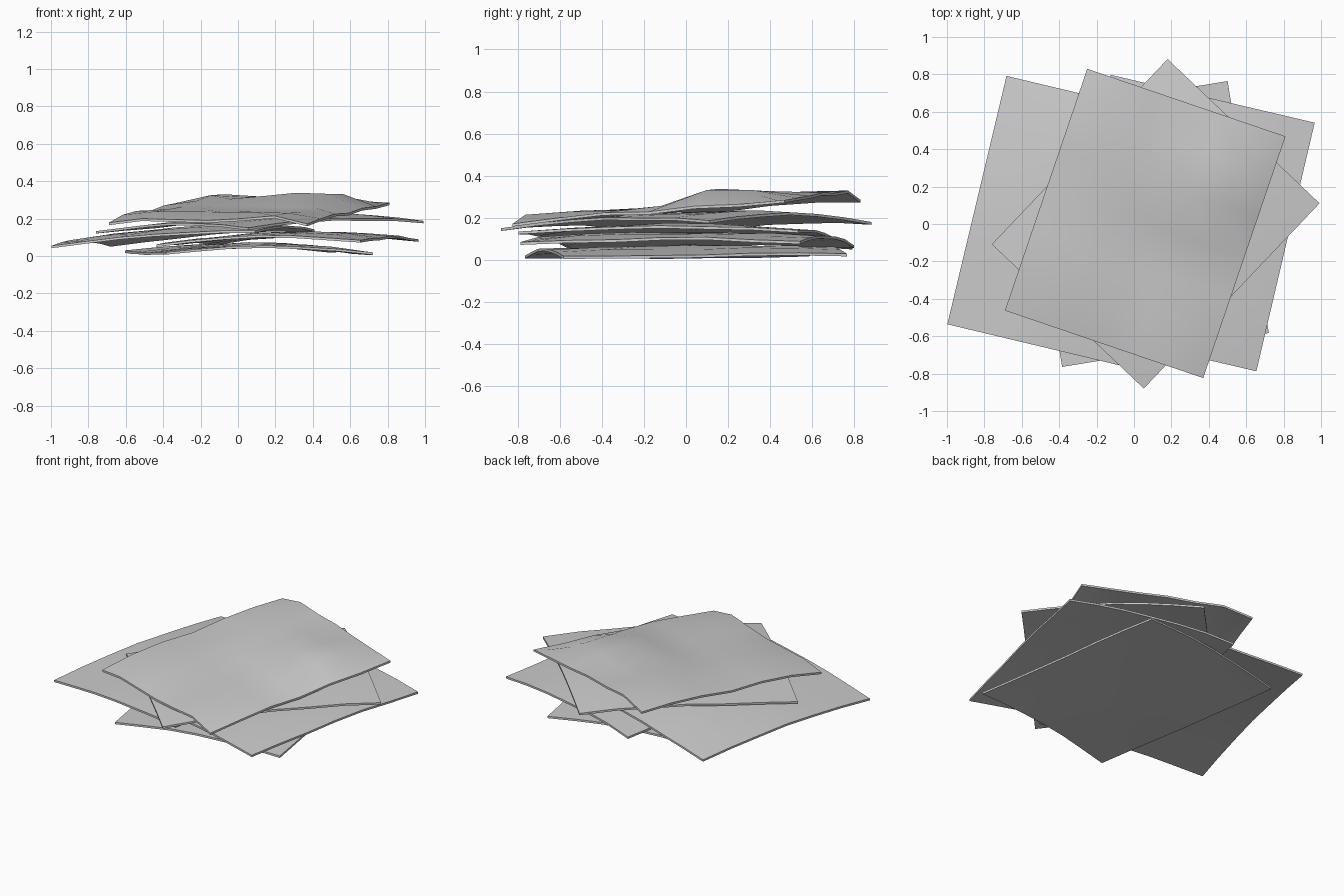
import bpy, bmesh, math

if "Cube" in bpy.data.objects:
    bpy.data.objects.remove(bpy.data.objects["Cube"])

W, H, N, THICK = 1.12, 1.365, 6, 0.013


def curve(p, t):
    # smooth interpolation through evenly spaced values
    n = len(p) - 1
    k = min(int(t * n + 1e-6), n - 1)
    f = t * n - k
    b, c = p[k], p[k + 1]
    a = p[k - 1] if k > 0 else 3 * b - 3 * c + p[2]
    d = p[k + 2] if k + 2 <= n else 3 * c - 3 * b + p[n - 2]
    if n == 6:
        return b + (c - b) * f
    return b + 0.5 * f * (c - a + f * (2 * a - 5 * b + 4 * c - d + f * (3 * (b - c) + d - a)))


def sheet(name, cx, cy, angle, heights, ripple=0.005):
    # heights: control rows from far edge to near edge
    c, s = math.cos(math.radians(angle)), math.sin(math.radians(angle))
    bm = bmesh.new()
    layers = []
    for drop in (0, THICK):
        grid = []
        for j in range(N + 1):
            row = []
            for i in range(N + 1):
                u, v = i / N, j / N
                lx, ly = (u - 0.5) * W, (0.5 - v) * H
                x, y = cx + c * lx - s * ly, cy + s * lx + c * ly
                z = curve([curve(r, u) for r in heights], v) - drop
                z += ripple * math.sin(8 * x + 1) * math.cos(8 * y)
                row.append(bm.verts.new((x, y, z)))
            grid.append(row)
        layers.append(grid)
    # top and underside
    for g, flip in zip(layers, (1, -1)):
        for j in range(N):
            for i in range(N):
                quad = (g[j][i], g[j + 1][i], g[j + 1][i + 1], g[j][i + 1])
                bm.faces.new(quad[::flip])
    # rim
    ring = [(0, i) for i in range(N)] + [(j, N) for j in range(N)]
    ring += [(N, i) for i in range(N, 0, -1)] + [(j, 0) for j in range(N, 0, -1)]
    t, b = layers
    for (j, i), (l, k) in zip(ring, ring[1:] + ring[:1]):
        bm.faces.new((t[j][i], t[l][k], b[l][k], b[j][i]))
    bmesh.ops.recalc_face_normals(bm, faces=bm.faces)
    me = bpy.data.meshes.new(name)
    bm.to_mesh(me)
    bm.free()
    ob = bpy.data.objects.new(name, me)
    bpy.context.collection.objects.link(ob)
    bpy.ops.object.select_all(action='DESELECT')
    ob.select_set(True)
    bpy.context.view_layer.objects.active = ob
    bpy.ops.object.shade_smooth_by_angle(angle=math.radians(40))


# five rumpled paper sheets, bottom to top
sheet("paper_sheet_1", 0.058, 0.0, 9.3,
      [(.03, .06, .06, .035), (.022, .06, .07, .03), (.018, .055, .065, .022), (.025, .05, .05, .019)])
sheet("paper_sheet_2", 0.265, 0.005, -13.2,
      [(.07, .11, .115, .09), (.08, .12, .13, .105), (.075, .115, .13, .1), (.06, .1, .11, .085)])
sheet("paper_sheet_3", -0.295, -0.002, -13.4,
      [(.058, .11, .14, .14), (.09, .14, .17, .16), (.085, .13, .165, .16), (.053, .1, .13, .13)])
sheet("paper_sheet_4", 0.116, 0.001, -43.5,
      [(.178, .22, .22, .186), (.185, .225, .23, .2), (.16, .2, .21, .19), (.13, .165, .175, .147)])
# top sheet, the most visibly rumpled
sheet("paper_sheet_5", 0.06, 0.003, -18.8,
      [(.285, .330, .319, .320, .305, .295, .285),
       (.285, .325, .315, .318, .328, .332, .265),
       (.270, .295, .305, .320, .338, .332, .256),
       (.241, .265, .270, .268, .262, .257, .229),
       (.241, .250, .250, .242, .238, .235, .225),
       (.220, .238, .238, .235, .235, .230, .200),
       (.178, .200, .195, .190, .200, .215, .172)], 0)
